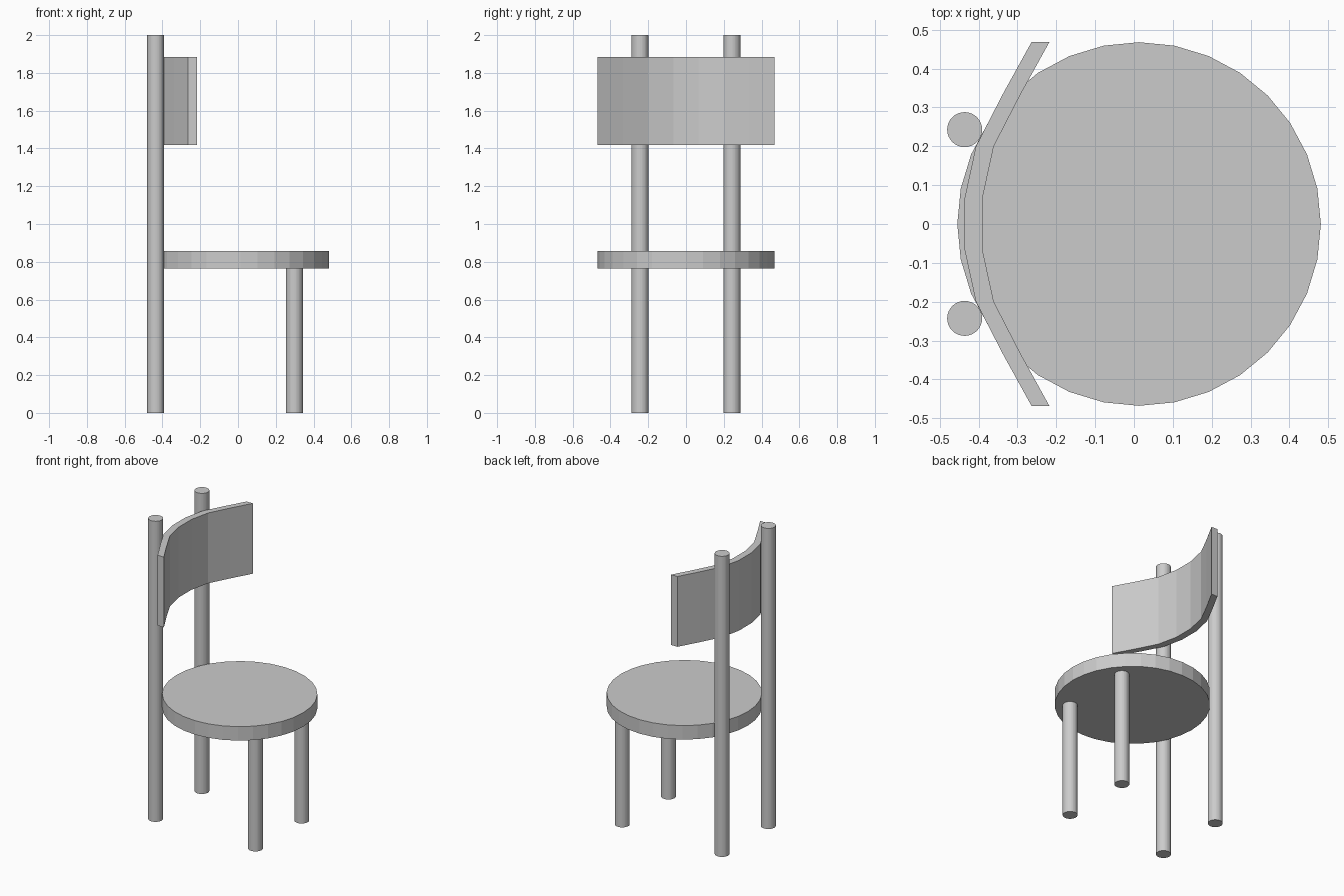
import bpy
import bmesh

if "Cube" in bpy.data.objects:
    bpy.data.objects.remove(bpy.data.objects["Cube"])


def cylinder(name, x, y, z0, z1, radius):
    bpy.ops.mesh.primitive_cylinder_add(vertices=32, radius=radius, depth=z1 - z0,
                                        location=(x, y, (z0 + z1) / 2))
    bpy.context.object.name = name


# Round seat, rotated by nothing: a corner already lies on the axes
SEAT_BOTTOM, SEAT_TOP = 0.765, 0.858
cylinder("seat", 0.013, 0, SEAT_BOTTOM, SEAT_TOP, 0.468)

# Tall back posts and short front legs, one pair each
for side, y in (("right", -0.243), ("left", 0.243)):
    cylinder(f"back_post_{side}", -0.436, y, 0, 2, 0.045)
    cylinder(f"front_leg_{side}", 0.299, y, 0, SEAT_BOTTOM, 0.045)

# Curved backrest: half of the inner line, mirrored, then given thickness and height
half = [(-0.390, 0.067), (-0.361, 0.2), (-0.292, 0.334), (-0.218, 0.468)]
inner = [(x, -y) for x, y in reversed(half)] + half
outer = [(x - 0.046, y) for x, y in reversed(inner)]

bm = bmesh.new()
face = bm.faces.new([bm.verts.new((x, y, 1.417)) for x, y in inner + outer])
top = bmesh.ops.extrude_face_region(bm, geom=[face], use_keep_orig=True)["geom"]
bmesh.ops.translate(bm, vec=(0, 0, 0.468),
                    verts=[g for g in top if isinstance(g, bmesh.types.BMVert)])
bmesh.ops.recalc_face_normals(bm, faces=bm.faces)
mesh = bpy.data.meshes.new("backrest")
bm.to_mesh(mesh)
bm.free()
bpy.context.collection.objects.link(bpy.data.objects.new("backrest", mesh))
